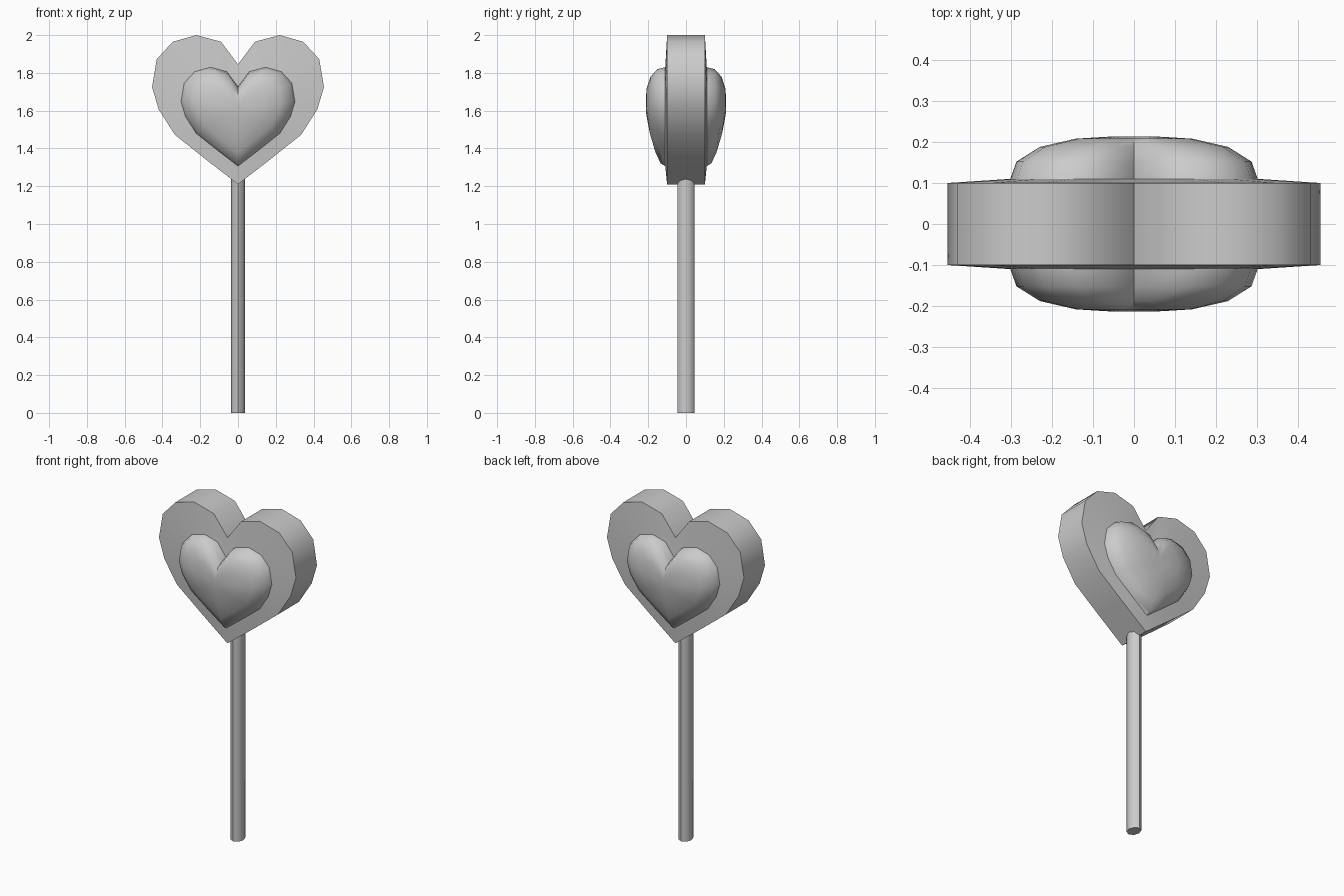
import bpy, bmesh, math

if "Cube" in bpy.data.objects:
    bpy.data.objects.remove(bpy.data.objects["Cube"])

# right half of the heart outline (x, z), from the notch to the tip
HALF = [(0, 1.845), (0.09, 1.965), (0.22, 2.0), (0.345, 1.965), (0.43, 1.873),
        (0.455, 1.725), (0.42, 1.607), (0.335, 1.473), (0.172, 1.343), (0, 1.21)]
OUTLINE = HALF + [(-x, z) for x, z in HALF[-2:0:-1]]
INNER = [(x * 0.663, z * 0.663 + 0.504) for x, z in OUTLINE]
CENTRE_Z = 1.62
# dome rings: (scale of inner heart, depth)
DOME = [(1, 0.11), (0.95, 0.152), (0.76, 0.188), (0.47, 0.208), (0.2, 0.213)]


def smooth(obj, angle):
    bpy.ops.object.select_all(action='DESELECT')
    obj.select_set(True)
    bpy.context.view_layer.objects.active = obj
    bpy.ops.object.shade_smooth_by_angle(angle=math.radians(angle))


def dome_ring(s, y):
    pts = []
    for x, z in INNER:
        z = CENTRE_Z + (z - CENTRE_Z) * s
        t = max(0, (1.6 - z) / 0.3)  # dome flattens towards the tip
        pts.append((x * s, 0.11 + (y - 0.11) * (1 - 0.45 * t), z))
    return pts


# heart: thick rim with a raised dome on both faces, lofted front to back
back = [[(x, 0.1, z) for x, z in OUTLINE]] + [dome_ring(s, y) for s, y in DOME]
rings = [[(x, -y, z) for x, y, z in r] for r in reversed(back)] + back
bm = bmesh.new()
loops = [[bm.verts.new(p) for p in r] for r in rings]
n = len(OUTLINE)
for a, b in zip(loops, loops[1:]):
    for i in range(n):
        j = (i + 1) % n
        bm.faces.new((a[i], a[j], b[j], b[i]))
for loop, y in ((loops[0], -0.213), (loops[-1], 0.213)):
    c = bm.verts.new((0, y, CENTRE_Z))
    for i in range(n):
        bm.faces.new((loop[i], loop[(i + 1) % n], c))
bmesh.ops.recalc_face_normals(bm, faces=bm.faces)
mesh = bpy.data.meshes.new("heart")
bm.to_mesh(mesh)
bm.free()
heart = bpy.data.objects.new("heart", mesh)
bpy.context.collection.objects.link(heart)
smooth(heart, 42)

# stick
bpy.ops.mesh.primitive_cylinder_add(vertices=8, radius=1, depth=1.26, location=(0, 0, 0.63))
stick = bpy.context.object
stick.name = "stick"
stick.scale = (0.036, 0.046, 1)
bpy.ops.object.transform_apply(location=False, rotation=False, scale=True)
smooth(stick, 50)
